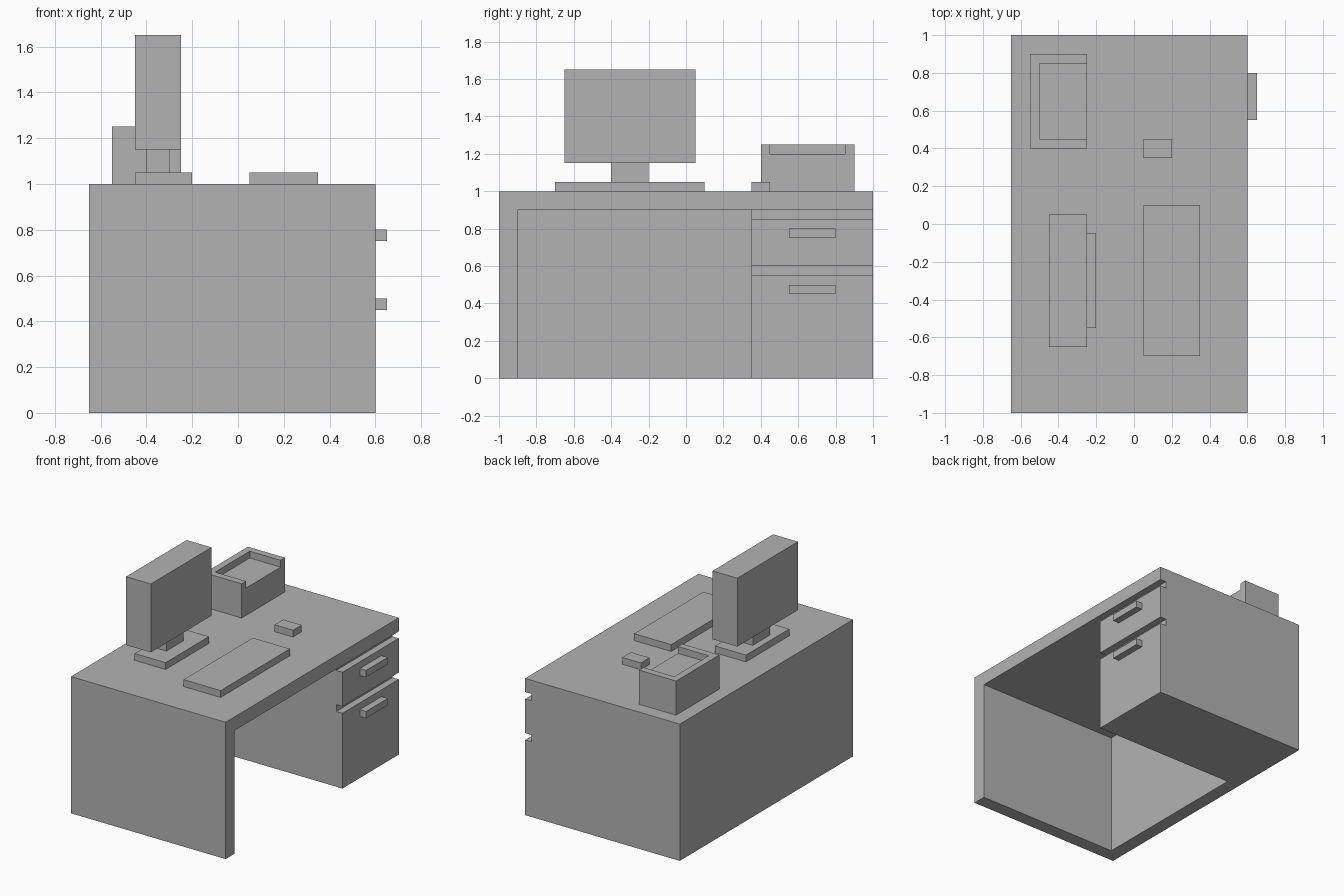
import bpy
import bmesh
from mathutils import Vector

old = bpy.data.objects.get("Cube")
if old:
    bpy.data.objects.remove(old, do_unlink=True)

# One plain grey for everything
grey = bpy.data.materials.new("plain grey")
grey.use_nodes = True
colour = (0.45, 0.45, 0.45, 1)
grey.diffuse_color = colour
for node in grey.node_tree.nodes:
    if node.type == "BSDF_PRINCIPLED":
        node.inputs["Base Color"].default_value = colour


def box(name, x, y, z):
    """Box from (low, high) ranges on each axis."""
    low, high = (Vector(c) for c in zip(x, y, z))
    bm = bmesh.new()
    bmesh.ops.create_cube(bm, size=1)
    bmesh.ops.scale(bm, vec=high - low, verts=bm.verts)
    bmesh.ops.translate(bm, vec=(low + high) / 2, verts=bm.verts)
    mesh = bpy.data.meshes.new(name)
    bm.to_mesh(mesh)
    bm.free()
    mesh.materials.append(grey)
    obj = bpy.data.objects.new(name, mesh)
    bpy.context.collection.objects.link(obj)
    return obj


def cut(obj, x, y, z):
    """Subtract a box from obj and discard the cutter."""
    cutter = box("cutter", x, y, z)
    cutter.hide_render = True
    mod = obj.modifiers.new("cut", "BOOLEAN")
    mod.operation = "DIFFERENCE"
    mod.solver = "EXACT"
    mod.object = cutter
    bpy.context.view_layer.update()
    graph = bpy.context.evaluated_depsgraph_get()
    mesh = bpy.data.meshes.new_from_object(obj.evaluated_get(graph))
    obj.modifiers.clear()
    obj.data = mesh
    bpy.data.objects.remove(cutter, do_unlink=True)


# Desk: solid block with a kneehole and a groove above each drawer
desk = box("desk", (-0.65, 0.6), (-1, 1), (0, 1))
cut(desk, (-0.55, 0.7), (-0.9, 0.35), (-0.1, 0.9))
for z in (0.85, 0.55):
    cut(desk, (0.55, 0.7), (0.3, 1.1), (z, z + 0.05))

# Drawer handles
for name, z in (("upper_handle", 0.75), ("lower_handle", 0.45)):
    box(name, (0.6, 0.65), (0.55, 0.8), (z, z + 0.05))

# Monitor on its stand
box("monitor_base", (-0.45, -0.2), (-0.55, -0.05), (1, 1.05))
box("monitor_neck", (-0.4, -0.3), (-0.4, -0.2), (1.05, 1.15))
box("monitor", (-0.45, -0.25), (-0.65, 0.05), (1.15, 1.65))

# Keyboard and mouse
box("keyboard", (0.05, 0.35), (-0.7, 0.1), (1, 1.05))
box("mouse", (0.05, 0.2), (0.35, 0.45), (1, 1.05))

# Paper tray with a shallow recess open towards the seat
tray = box("paper_tray", (-0.55, -0.25), (0.4, 0.9), (1, 1.25))
cut(tray, (-0.5, -0.2), (0.45, 0.85), (1.2, 1.3))
